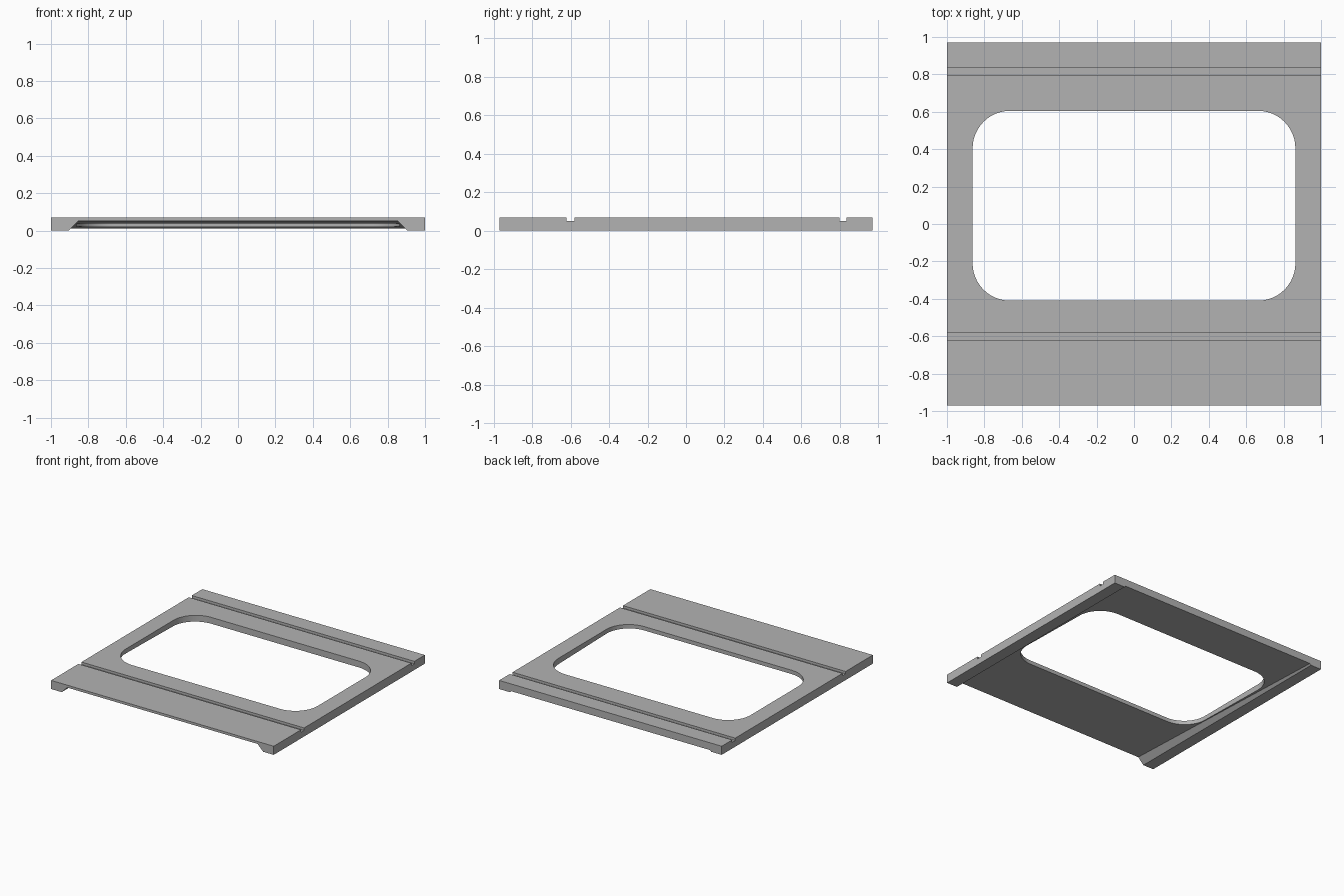
import bpy, bmesh, math
from mathutils import Vector

cube = bpy.data.objects.get("Cube")
if cube:
    bpy.data.objects.remove(cube, do_unlink=True)

HALF_X, HALF_Y, HEIGHT = 1.0, 0.97, 0.07
GROOVE_Z = 0.05

grey = bpy.data.materials.new("plain_grey")
grey.use_nodes = True
colour = (0.45, 0.45, 0.45, 1)
grey.diffuse_color = colour
grey.node_tree.nodes["Principled BSDF"].inputs["Base Color"].default_value = colour


def loft(name, start, end):
    """Solid between two matching outlines."""
    bm = bmesh.new()
    a = [bm.verts.new(p) for p in start]
    b = [bm.verts.new(p) for p in end]
    bm.faces.new(a)
    bm.faces.new(b)
    for i in range(len(a)):
        j = (i + 1) % len(a)
        bm.faces.new((a[i], a[j], b[j], b[i]))
    bmesh.ops.recalc_face_normals(bm, faces=bm.faces)
    mesh = bpy.data.meshes.new(name)
    bm.to_mesh(mesh)
    bm.free()
    mesh.materials.append(grey)
    obj = bpy.data.objects.new(name, mesh)
    bpy.context.collection.objects.link(obj)
    return obj


def rounded_rectangle(half_x, y0, y1, radius, z, steps=12):
    points = []
    corners = [(1, y1 - radius), (-1, y1 - radius), (-1, y0 + radius), (1, y0 + radius)]
    for k, (side, cy) in enumerate(corners):
        for i in range(steps + 1):
            t = math.pi / 2 * (k + i / steps)
            points.append(Vector((side * (half_x - radius) + radius * math.cos(t),
                                  cy + radius * math.sin(t), z)))
    return points


def channel_section(y, depth, floor=-0.02, foot=0.905):
    """Trapezoid with 45 degree walls that meets the underside at x = foot."""
    return [(-foot - 0.02, y, floor), (foot + 0.02, y, floor),
            (foot - depth, y, depth), (depth - foot, y, depth)]


# Plate: side profile with two grooves across the top
profile = [(-HALF_Y, 0), (HALF_Y, 0), (HALF_Y, HEIGHT)]
for y0, y1 in ((0.797, 0.835), (-0.62, -0.58)):
    profile += [(y1, HEIGHT), (y1, GROOVE_Z), (y0, GROOVE_Z), (y0, HEIGHT)]
profile.append((-HALF_Y, HEIGHT))
plate = loft("plate", [(-HALF_X, y, z) for y, z in profile],
             [(HALF_X, y, z) for y, z in profile])

# Window opening and the underside channel that gets shallower to the back
window = loft("window_cutter", rounded_rectangle(0.863, -0.41, 0.605, 0.2, -0.1),
              rounded_rectangle(0.863, -0.41, 0.605, 0.2, 0.2))
slope = (0.05 - 0.011) / (2 * HALF_Y)
extra = 0.05
channel = loft("channel_cutter",
               channel_section(-HALF_Y - extra, 0.05 + slope * extra),
               channel_section(HALF_Y + extra, 0.011 - slope * extra))

for cutter in (channel, window):
    mod = plate.modifiers.new(cutter.name, "BOOLEAN")
    mod.operation = "DIFFERENCE"
    mod.solver = "EXACT"
    mod.object = cutter

# Apply the cuts and remove the cutters
bpy.context.view_layer.objects.active = plate
plate.select_set(True)
for mod in list(plate.modifiers):
    bpy.ops.object.modifier_apply(modifier=mod.name)
for cutter in (channel, window):
    bpy.data.objects.remove(cutter, do_unlink=True)
bpy.ops.object.select_all(action="DESELECT")
plate.select_set(True)
bpy.ops.object.shade_smooth_by_angle(angle=math.radians(20))
